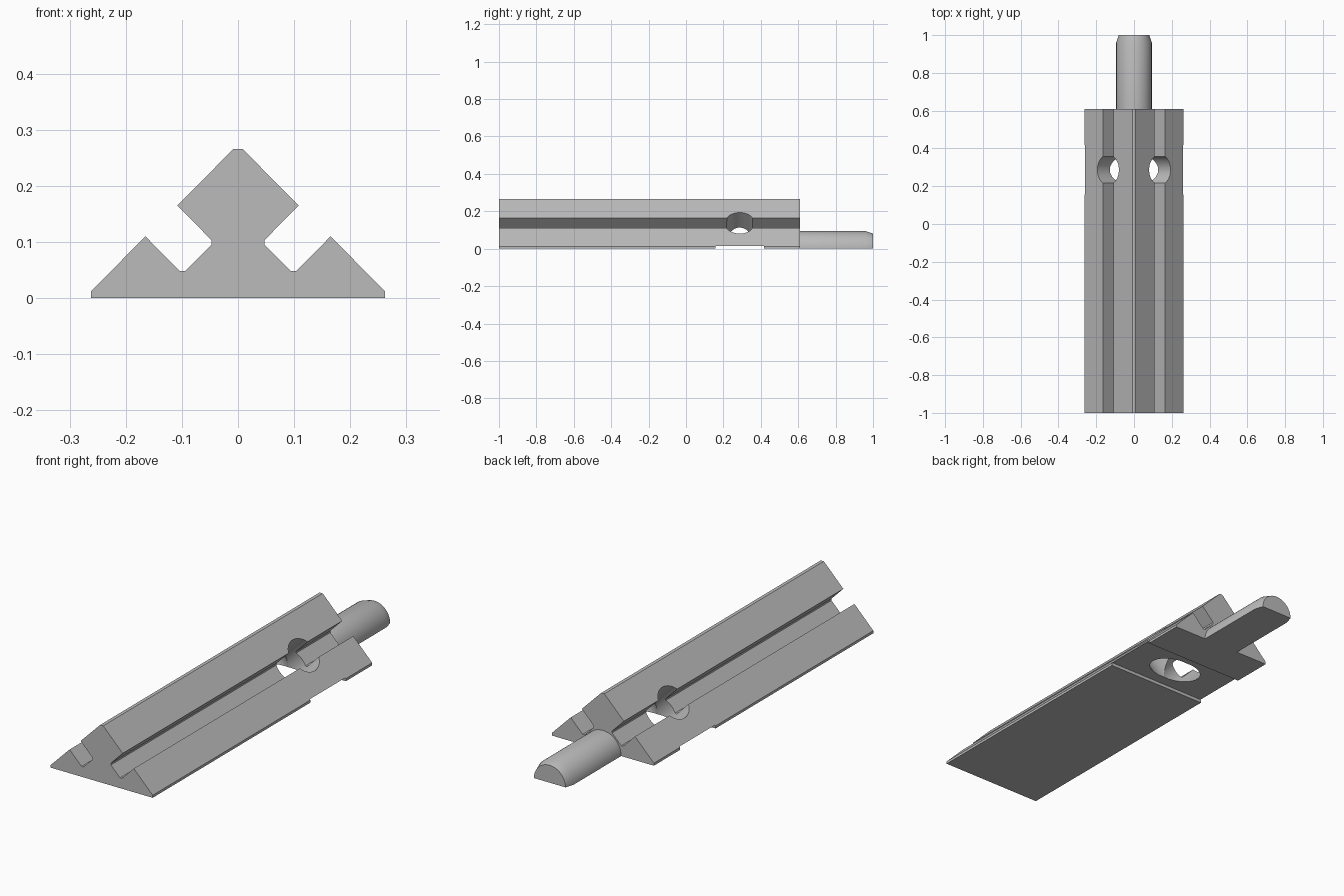
import bpy, bmesh, math
from mathutils import Matrix

cube = bpy.data.objects.get("Cube")
if cube:
    bpy.data.objects.remove(cube, do_unlink=True)

BACK = 0.61          # rear end of the rail
HOLE_Y = 0.287       # centre of the notch and of the holes

grey = bpy.data.materials.new("plain grey")
grey.use_nodes = True
colour = (0.5, 0.5, 0.5, 1)
grey.diffuse_color = colour
grey.node_tree.nodes["Principled BSDF"].inputs["Base Color"].default_value = colour


def add_object(name, bm):
    bmesh.ops.recalc_face_normals(bm, faces=bm.faces)
    mesh = bpy.data.meshes.new(name)
    bm.to_mesh(mesh)
    bm.free()
    mesh.materials.append(grey)
    obj = bpy.data.objects.new(name, mesh)
    bpy.context.collection.objects.link(obj)
    return obj


def loft(name, sections):
    """Join matching (y, outline) sections into a closed solid."""
    bm = bmesh.new()
    rings = [[bm.verts.new((x, y, z)) for x, z in pts] for y, pts in sections]
    for a, b in zip(rings, rings[1:]):
        for i in range(len(a)):
            j = (i + 1) % len(a)
            bm.faces.new((a[i], a[j], b[j], b[i]))
    bm.faces.new(rings[0])
    bm.faces.new(rings[-1])
    return add_object(name, bm)


def cut(target, cutter):
    mod = target.modifiers.new(cutter.name, 'BOOLEAN')
    mod.operation = 'DIFFERENCE'
    mod.solver = 'EXACT'
    mod.object = cutter
    cutter.hide_render = True
    cutter.hide_set(True)


def smooth(obj):
    bpy.ops.object.select_all(action='DESELECT')
    obj.select_set(True)
    bpy.context.view_layer.objects.active = obj
    bpy.ops.object.shade_smooth_by_angle(angle=math.radians(20))


# Rail: mirrored V-groove profile run along y
half = [(0.262, 0), (0.262, 0.012), (0.165, 0.11), (0.104, 0.048),
        (0.094, 0.048), (0.047, 0.095), (0.047, 0.103), (0.108, 0.165),
        (0.008, 0.266)]
profile = half + [(-x, z) for x, z in reversed(half)]
rail = loft("grooved_rail", [(-1, profile), (BACK, profile)])

# Shallow notch across the underside
bm = bmesh.new()
bmesh.ops.create_cube(bm, size=1, matrix=Matrix.Translation((0, HOLE_Y, -0.0425))
                      @ Matrix.Diagonal((0.7, 0.26, 0.115, 1)))
cut(rail, add_object("notch_cutter", bm))

# Two slanted holes crossing under the head
for side, name in ((1, "left_hole_cutter"), (-1, "right_hole_cutter")):
    bm = bmesh.new()
    bmesh.ops.create_cone(
        bm, cap_ends=True, segments=64, radius1=0.08, radius2=0.08, depth=0.7,
        matrix=Matrix.Translation((side * 0.15, HOLE_Y, 0.15))
        @ Matrix.Rotation(side * math.pi / 4, 4, 'Y'))
    cut(rail, add_object(name, bm))
smooth(rail)


# Half-round peg with a chamfered tip
def half_round(r, n=40):
    return [(r * math.cos(math.pi * i / n), r * math.sin(math.pi * i / n))
            for i in range(n + 1)]


peg = loft("half_round_peg", [(BACK, half_round(0.094)), (0.96, half_round(0.094)),
                              (1, half_round(0.081))])
smooth(peg)
